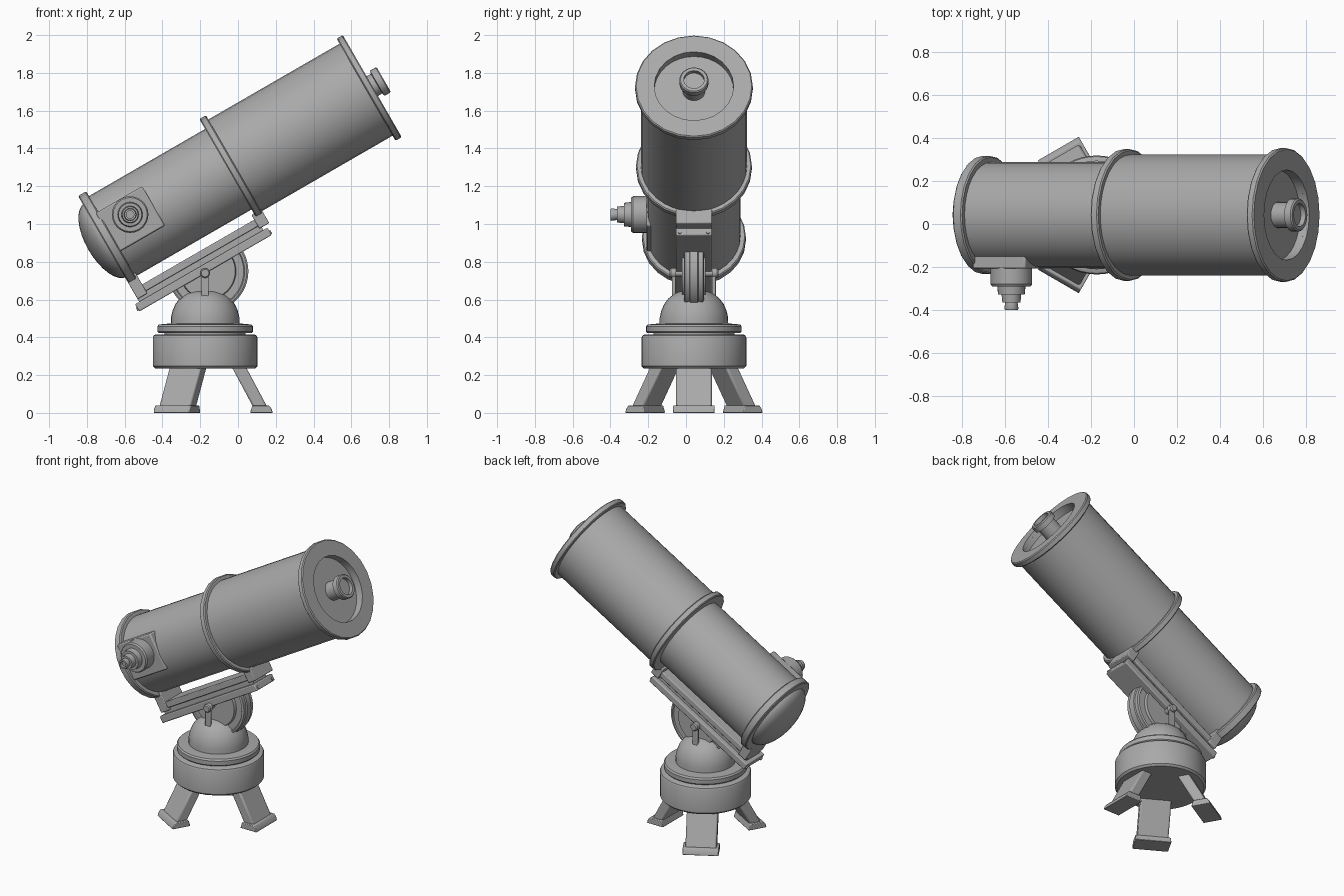
import bpy, bmesh, math
from mathutils import Matrix, Vector

cube = bpy.data.objects.get("Cube")
if cube:
    bpy.data.objects.remove(cube)

grey = bpy.data.materials.new("neutral_grey")
grey.use_nodes = True
grey.diffuse_color = (0.4, 0.4, 0.4, 1)
grey.node_tree.nodes["Principled BSDF"].inputs["Base Color"].default_value = (0.4, 0.4, 0.4, 1)

MID_Y = 0.042
BASE = Matrix.Translation((-0.174, MID_Y, 0))
# Tube frame: local z runs up the optical axis, local -x is the tube's upper side
TUBE = Matrix.Translation((0.711, MID_Y, 1.73)) @ Matrix.Rotation(math.radians(60), 4, 'Y')
SIDEWAYS = Matrix.Rotation(math.radians(90), 4, 'X')


def finish(name, bm, frame, bevel=0):
    bmesh.ops.remove_doubles(bm, verts=bm.verts, dist=1e-5)
    bmesh.ops.recalc_face_normals(bm, faces=bm.faces)
    mesh = bpy.data.meshes.new(name)
    bm.to_mesh(mesh)
    bm.free()
    mesh.materials.append(grey)
    obj = bpy.data.objects.new(name, mesh)
    bpy.context.collection.objects.link(obj)
    obj.matrix_world = frame
    bpy.ops.object.select_all(action='DESELECT')
    obj.select_set(True)
    bpy.context.view_layer.objects.active = obj
    bpy.ops.object.shade_smooth_by_angle(angle=math.radians(32))
    if bevel:
        mod = obj.modifiers.new("soft_edges", 'BEVEL')
        mod.width, mod.segments, mod.limit_method = bevel, 2, 'ANGLE'
    return obj


def lathe(name, profile, frame, sides=32, cut=None):
    """Turn (radius, height) points round local z; optionally slice with a plane."""
    bm = bmesh.new()
    rings = []
    for r, z in profile:
        angles = [2 * math.pi * i / sides for i in range(sides)]
        rings.append([bm.verts.new((r * math.cos(a), r * math.sin(a), z)) for a in angles])
    for low, high in zip(rings, rings[1:]):
        for i in range(sides):
            j = (i + 1) % sides
            bm.faces.new((low[i], low[j], high[j], high[i]))
    bmesh.ops.remove_doubles(bm, verts=bm.verts, dist=1e-5)
    if cut:
        res = bmesh.ops.bisect_plane(bm, geom=bm.verts[:] + bm.edges[:] + bm.faces[:],
                                     plane_co=cut[0], plane_no=cut[1], clear_outer=True)
        edges = [e for e in res["geom_cut"] if isinstance(e, bmesh.types.BMEdge)]
        bmesh.ops.edgeloop_fill(bm, edges=edges)
    return finish(name, bm, frame)


def prism(name, outline, width, frame, bevel=0):
    """Extrude an (x, z) outline symmetrically along local y."""
    bm = bmesh.new()
    face = bm.faces.new([bm.verts.new((x, -width / 2, z)) for x, z in outline])
    res = bmesh.ops.extrude_face_region(bm, geom=[face])
    moved = [v for v in res["geom"] if isinstance(v, bmesh.types.BMVert)]
    bmesh.ops.translate(bm, verts=moved, vec=(0, width, 0))
    return finish(name, bm, frame, bevel)


def box(name, centre, size, frame, bevel=0):
    bm = bmesh.new()
    bmesh.ops.create_cube(bm, size=1)
    bmesh.ops.scale(bm, verts=bm.verts, vec=size)
    return finish(name, bm, frame @ Matrix.Translation(centre), bevel)


def band(name, radius, low, high, hole):
    c = 0.006
    lathe(name, [(hole, low), (radius - c, low), (radius, low + c), (radius, high - c),
                 (radius - c, high), (hole, high), (hole, low)], TUBE, 24)


# Optical tube
lathe("front_tube", [(0, -0.86), (0.281, -0.86), (0.281, -0.02), (0.21, -0.02),
                     (0.21, -0.05), (0, -0.05)], TUBE)
lathe("rear_tube", [(0, -1.62), (0.246, -1.62), (0.246, -0.85), (0, -0.85)], TUBE)
band("front_band", 0.312, -0.038, 0, 0.21)
band("middle_band", 0.307, -0.88, -0.84, 0.23)
band("rear_band", 0.275, -1.64, -1.59, 0.2)
dome = [(0.225 * math.cos(t), -1.63 - 0.105 * math.sin(t))
        for t in [math.pi / 16 * i for i in range(9)]]
lathe("rear_dome", dome, TUBE)

# Small hub in the mouth of the tube
lathe("mouth_hub", [(0, -0.06), (0.06, -0.06), (0.06, 0.026), (0.077, 0.03), (0.077, 0.064),
                    (0.071, 0.07), (0.054, 0.07), (0.054, 0.045), (0, 0.045)], TUBE, 24)

# Eyepiece on its side plate
box("eyepiece_plate", (-0.03, -0.215, -1.462), (0.24, 0.07, 0.284), TUBE, 0.008)
lathe("eyepiece", [(0, 0.18), (0.097, 0.18), (0.097, 0.28), (0.09, 0.29), (0.066, 0.29),
                   (0.062, 0.328), (0.046, 0.328), (0.042, 0.366), (0.029, 0.366),
                   (0.033, 0.393), (0.03, 0.4), (0.02, 0.4), (0.02, 0.38), (0, 0.38)],
      Matrix.Translation((-0.571, 0, 1.05)) @ SIDEWAYS, 24)

# Mounting rail: two plates with a narrow spacer, saddles up to the bands
box("lower_rail", (0.394, 0, -1.26), (0.045, 0.19, 0.81), TUBE, 0.006)
box("rail_spacer", (0.355, 0, -1.26), (0.05, 0.13, 0.76), TUBE)
box("upper_rail", (0.32, 0, -1.25), (0.04, 0.17, 0.74), TUBE, 0.005)
for name, s, top in (("front_saddle", -0.865, 0.27), ("rear_saddle", -1.61, 0.22)):
    box(name, ((top + 0.355) / 2, 0, s), (0.355 - top, 0.19, 0.06), TUBE, 0.005)
for s in (-0.855, -1.665):
    for y in (-0.075, 0.075):
        lathe("rail_bolt", [(0, -0.006), (0.01, -0.006), (0.01, 0.006), (0, 0.006)],
              TUBE @ Matrix.Translation((0.4, y, s)), 12)

# Half wheel under the rail, cut flat along it
wheel = Matrix.Translation((-0.16, MID_Y, 0.75)) @ SIDEWAYS
up = Vector((-0.5, 0.866, 0))
half = [(0, 0.062), (0.145, 0.062), (0.15, 0.045), (0.19, 0.045), (0.195, 0.052),
        (0.208, 0.048), (0.208, 0.024), (0.215, 0.02)]
lathe("altitude_wheel", half + [(r, -z) for r, z in reversed(half)], wheel, 48,
      (up * 0.008, up))

# Pivot knobs and their arms
for side, y in (("right", -1), ("left", 1)):
    place = Matrix.Translation((-0.174, MID_Y, 0.74)) @ Matrix.Rotation(-y * math.pi / 2, 4, 'X')
    lathe(side + "_pivot", [(0, 0.03), (0.018, 0.03), (0.018, 0.095), (0.026, 0.095),
                            (0.026, 0.122), (0.02, 0.13), (0, 0.13)], place, 16)
    box(side + "_arm", (0, y * 0.106, 0.66), (0.038, 0.02, 0.15), BASE, 0.004)

# Turntable base
lathe("base_drum", [(0, 0.235), (0.265, 0.235), (0.277, 0.247), (0.277, 0.4), (0.272, 0.41),
                    (0.262, 0.415), (0, 0.415)], BASE, 48)
lathe("base_neck", [(0, 0.41), (0.215, 0.41), (0.215, 0.43), (0, 0.43)], BASE, 48)
lathe("base_flange", [(0, 0.422), (0.245, 0.422), (0.253, 0.43), (0.253, 0.458), (0.245, 0.468),
                      (0.2, 0.472), (0, 0.472)], BASE, 48)
lathe("base_dome", [(0, 0.46), (0.182, 0.46), (0.181, 0.505), (0.173, 0.54), (0.158, 0.575),
                    (0.135, 0.606), (0.105, 0.63), (0.075, 0.643), (0, 0.65)], BASE)

# Three splayed legs with feet
for i in range(3):
    turn = BASE @ Matrix.Rotation(math.radians(120 * i), 4, 'Z')
    prism("leg", [(0.14, 0.245), (0.215, 0.245), (0.335, 0.02), (0.26, 0.02)], 0.19, turn, 0.01)
    prism("foot", [(0.238, 0), (0.358, 0), (0.352, 0.022), (0.338, 0.04), (0.25, 0.04)],
          0.22, turn, 0.004)
